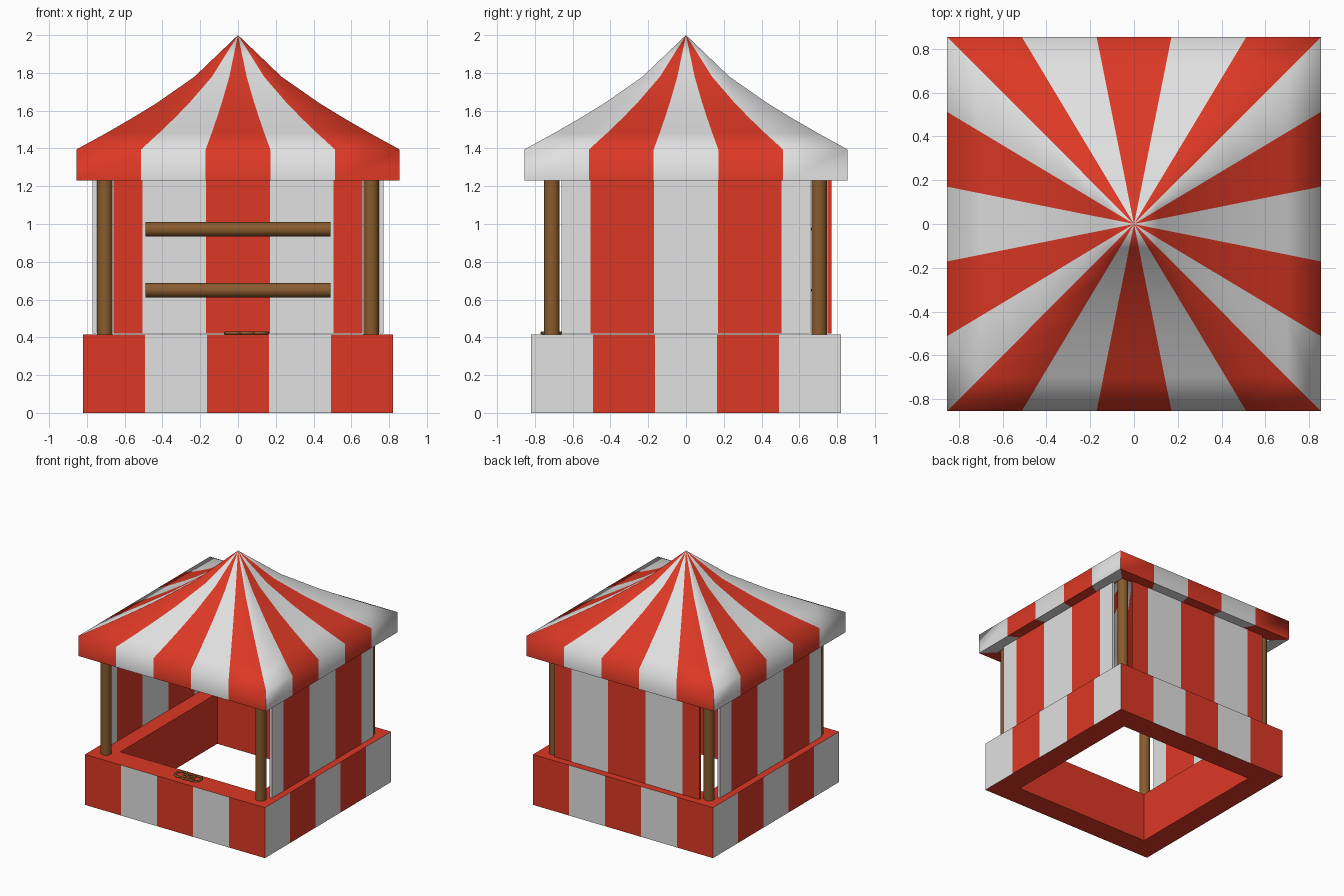
import bpy, bmesh, math
from mathutils import Matrix, Vector

if "Cube" in bpy.data.objects:
    bpy.data.objects.remove(bpy.data.objects["Cube"])


def material(name, rgb):
    m = bpy.data.materials.new(name)
    m.diffuse_color = (*rgb, 1)
    m.use_nodes = True
    m.node_tree.nodes["Principled BSDF"].inputs["Base Color"].default_value = m.diffuse_color
    return m


RED = material("red canvas", (0.72, 0.04, 0.018))
WHITE = material("white canvas", (0.75, 0.75, 0.75))
WOOD = material("brown wood", (0.25, 0.105, 0.026))


def striped(name, profile, sides, breaks, plain_after=99, caps=False, angle=75):
    """Sweep a (distance, height) profile along square sides in five stripes.
    Side 0 is the front, then right, back, left. Front/back start with red."""
    bm = bmesh.new()
    n = len(profile)
    for s in sides:
        rot = Matrix.Rotation(s * math.pi / 2, 3, 'Z')

        def vert(j, i):
            d, z = profile[j % n]
            return bm.verts.new(rot @ Vector((breaks(d)[i], -d, z)))

        for i in range(5):
            for j in range(n):
                if profile[j][0] == 0 and profile[(j + 1) % n][0] == 0:
                    continue  # nothing between the outer and inner apex
                f = bm.faces.new((vert(j, i), vert(j, i + 1),
                                  vert(j + 1, i + 1), vert(j + 1, i)))
                f.material_index = 0 if j >= plain_after else (i + s) % 2
        if caps:
            for i in (0, 5):
                f = bm.faces.new([vert(j, i) for j in range(n)])
                f.material_index = (i // 5 * 4 + s) % 2
    bmesh.ops.remove_doubles(bm, verts=bm.verts, dist=0.0002)
    bmesh.ops.recalc_face_normals(bm, faces=bm.faces)
    me = bpy.data.meshes.new(name)
    bm.to_mesh(me)
    bm.free()
    ob = bpy.data.objects.new(name, me)
    bpy.context.collection.objects.link(ob)
    me.materials.append(RED)
    me.materials.append(WHITE)
    finish(ob, angle)
    return ob


def finish(ob, angle):
    bpy.ops.object.select_all(action='DESELECT')
    ob.select_set(True)
    bpy.context.view_layer.objects.active = ob
    bpy.ops.object.shade_smooth_by_angle(angle=math.radians(angle))


def pole(name, loc, radius, length, rot=(0, 0, 0)):
    bpy.ops.mesh.primitive_cylinder_add(vertices=20, radius=radius, depth=length,
                                        location=loc, rotation=rot)
    ob = bpy.context.object
    ob.name = name
    ob.data.materials.append(WOOD)
    finish(ob, 40)


def fifths(d):
    return [d * (-1 + 0.4 * i) for i in range(6)]


# Counter: open square ring, striped outside, red on rim, inside and bottom
striped("counter", [(0.82, 0), (0.82, 0.415), (0.63, 0.415), (0.63, 0)],
        range(4), fifths, plain_after=1, angle=30)

# Roof: concave tent top with valance, underside lip and inner lining
striped("roof", [(0.855, 1.23), (0.855, 1.395), (0.70, 1.48), (0.57, 1.555),
                 (0.435, 1.637), (0.23, 1.78), (0.11, 1.895), (0, 2.0),
                 (0, 1.95), (0.21, 1.745), (0.42, 1.6), (0.56, 1.515),
                 (0.75, 1.41), (0.75, 1.23)], range(4), fifths)

# Curtains: right, back and left walls, open at the corners
for side, label in ((1, "right"), (2, "back"), (3, "left")):
    striped(label + "_curtain", [(0.77, 0.42), (0.77, 1.23), (0.75, 1.23), (0.75, 0.42)],
            [side], lambda d: [-0.66, -0.505, -0.17, 0.17, 0.505, 0.66],
            caps=True, angle=40)

# Corner poles
for x, xn in ((-0.705, "left"), (0.705, "right")):
    for y, yn in ((-0.71, "front"), (0.705, "back")):
        pole(f"{yn}_{xn}_pole", (x, y, 0.895), 0.041, 0.97)

# Horizontal rails in front of the back curtain
for z, label in ((0.65, "lower"), (0.972, "upper")):
    pole(label + "_rail", (0, 0.70, z), 0.038, 0.98, (0, math.pi / 2, 0))

# Throwing rings on the front counter
for k, x in enumerate((-0.02, 0.05, 0.11)):
    bpy.ops.mesh.primitive_torus_add(major_segments=24, minor_segments=8,
                                     major_radius=0.047, minor_radius=0.008,
                                     location=(x, -0.71 - 0.006 * (k % 2), 0.423))
    ob = bpy.context.object
    ob.name = f"throwing_ring_{k + 1}"
    ob.data.materials.append(WOOD)
    finish(ob, 60)
